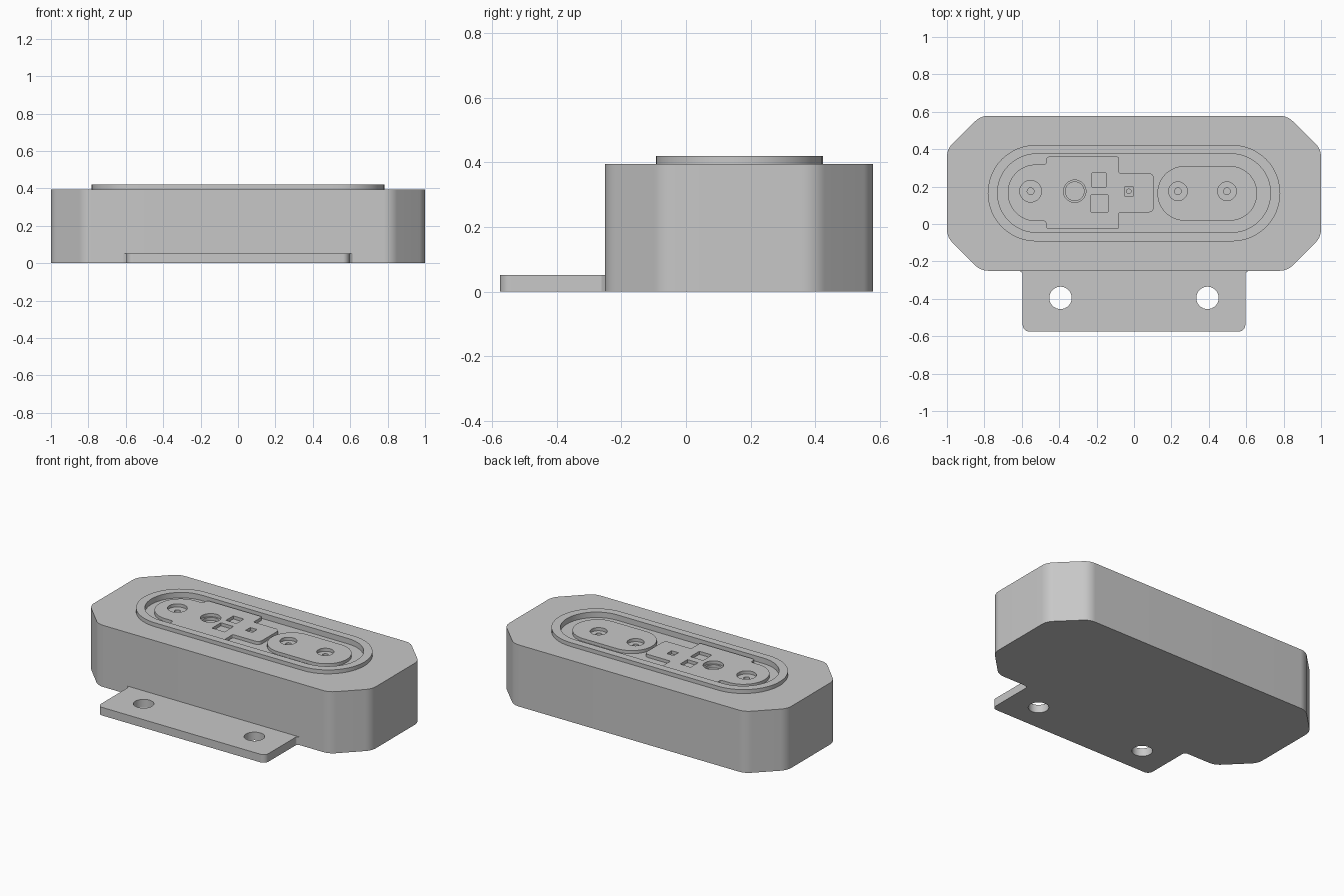
import bpy, bmesh, math
from mathutils import Vector

cube = bpy.data.objects.get("Cube")
if cube:
    bpy.data.objects.remove(cube, do_unlink=True)

grey = bpy.data.materials.new("plain grey")
grey.use_nodes = True
colour = (0.575, 0.575, 0.575, 1)
grey.diffuse_color = colour
grey.node_tree.nodes["Principled BSDF"].inputs["Base Color"].default_value = colour


def rounded(corners, steps=12):
    """Round each (x, y, radius) corner of a closed polygon."""
    out = []
    pts = [Vector((x, y, 0)) for x, y, r in corners]
    for i, p in enumerate(pts):
        r = corners[i][2]
        if r == 0:
            out.append(p)
            continue
        a = (pts[i - 1] - p).normalized()
        b = (pts[(i + 1) % len(pts)] - p).normalized()
        half = a.angle(b) / 2
        centre = p + (a + b).normalized() * r / math.sin(half)
        reach = r / math.tan(half)
        va = (p + a * reach - centre).normalized()
        vb = (p + b * reach - centre).normalized()
        out += [centre + va.slerp(vb, k / steps) * r for k in range(steps + 1)]
    return out


def box(x0, x1, y0, y1, r=0.0):
    return rounded([(x0, y0, r), (x1, y0, r), (x1, y1, r), (x0, y1, r)])


def square(x, y, size):
    h = size / 2
    return box(x - h, x + h, y - h, y + h)


def circle(x, y, r, n=32):
    return [Vector((x + r * math.cos(k * math.tau / n), y + r * math.sin(k * math.tau / n), 0))
            for k in range(n)]


def mirrored(half):
    """Complete a polygon given its right half, from front to back."""
    return half + [(-x, y, r) for x, y, r in reversed(half)]


def prism(name, outline, z0, z1):
    bm = bmesh.new()
    verts = [bm.verts.new((p.x, p.y, z0)) for p in outline]
    bmesh.ops.remove_doubles(bm, verts=verts, dist=0.0005)
    face = bm.faces.new([v for v in verts if v.is_valid])
    top = bmesh.ops.extrude_face_region(bm, geom=[face])["geom"]
    bmesh.ops.translate(bm, vec=(0, 0, z1 - z0),
                        verts=[g for g in top if isinstance(g, bmesh.types.BMVert)])
    bmesh.ops.recalc_face_normals(bm, faces=bm.faces)
    mesh = bpy.data.meshes.new(name)
    bm.to_mesh(mesh)
    bm.free()
    mesh.materials.append(grey)
    ob = bpy.data.objects.new(name, mesh)
    bpy.context.collection.objects.link(ob)
    return ob


def cut(ob, outline, z0, z1):
    """Cut a prism out of ob, then discard the cutter."""
    cutter = prism("cutter", outline, z0, z1)
    cutter.hide_render = True
    mod = ob.modifiers.new("cut", "BOOLEAN")
    mod.operation, mod.solver, mod.object = "DIFFERENCE", "EXACT", cutter
    graph = bpy.context.evaluated_depsgraph_get()
    mesh = bpy.data.meshes.new_from_object(ob.evaluated_get(graph))
    ob.modifiers.clear()
    ob.data = mesh
    bpy.data.objects.remove(cutter, do_unlink=True)


BODY, RIM, FLOOR, PLATE = 0.395, 0.42, 0.385, 0.405
FRONT, BACK = -0.25, 0.578
well = box(-0.73, 0.73, -0.045, 0.375, 0.2099)

# Main block with chamfered, softened corners and a shallow well
body = prism("body", rounded(mirrored([
    (0.82, FRONT, 0.1), (1, -0.07, 0.1), (1, 0.4, 0.1), (0.82, BACK, 0.1)])), 0, BODY)
cut(body, well, FLOOR, 1)

# Mounting flange with two bolt holes
flange = prism("mounting_flange", rounded(mirrored([
    (0.595, -0.575, 0.035), (0.595, FRONT - 0.012, 0.012), (0.612, FRONT, 0)])), 0, 0.052)
for x in (-0.393, 0.393):
    cut(flange, circle(x, -0.395, 0.06), -1, 1)

# Raised oval rim around the well
rim = prism("oval_rim", box(-0.782, 0.782, -0.093, 0.423, 0.2579), BODY, RIM)
cut(rim, well, 0, 1)

# Stepped plate on the left of the well
stepped = prism("stepped_plate", rounded([
    (-0.675, 0.015, 0.15), (-0.47, 0.015, 0.012), (-0.47, -0.028, 0.018),
    (-0.08, -0.028, 0.012), (-0.08, 0.062, 0.008), (0.107, 0.062, 0.03),
    (0.107, 0.272, 0.03), (-0.08, 0.272, 0.008), (-0.08, 0.36, 0.012),
    (-0.47, 0.36, 0.018), (-0.47, 0.318, 0.012), (-0.675, 0.318, 0.15)]), FLOOR, PLATE)
for outline in (circle(-0.553, 0.175, 0.058), circle(-0.317, 0.175, 0.06),
                square(-0.187, 0.236, 0.075), square(-0.185, 0.11, 0.09),
                square(-0.028, 0.175, 0.048)):
    cut(stepped, outline, FLOOR - 0.1, 1)

# Oval plate on the right of the well
oval = prism("oval_plate", box(0.125, 0.658, 0.018, 0.31, 0.145), FLOOR, PLATE)
screws = (-0.553, 0.235, 0.497)
for x in screws[1:]:
    cut(oval, circle(x, 0.175, 0.05), FLOOR - 0.1, 1)

# Pin holes and the round socket, sunk below the well floor
for x in screws:
    cut(body, circle(x, 0.175, 0.018), FLOOR - 0.03, 1)
cut(body, circle(-0.317, 0.175, 0.05), FLOOR - 0.02, 1)
cut(body, circle(-0.028, 0.175, 0.012), FLOOR - 0.02, 1)

# Smooth the curved walls, keep the edges crisp
bpy.ops.object.select_all(action="DESELECT")
for ob in (body, flange, rim, stepped, oval):
    ob.select_set(True)
    bpy.context.view_layer.objects.active = ob
bpy.ops.object.shade_smooth_by_angle(angle=math.radians(30))
